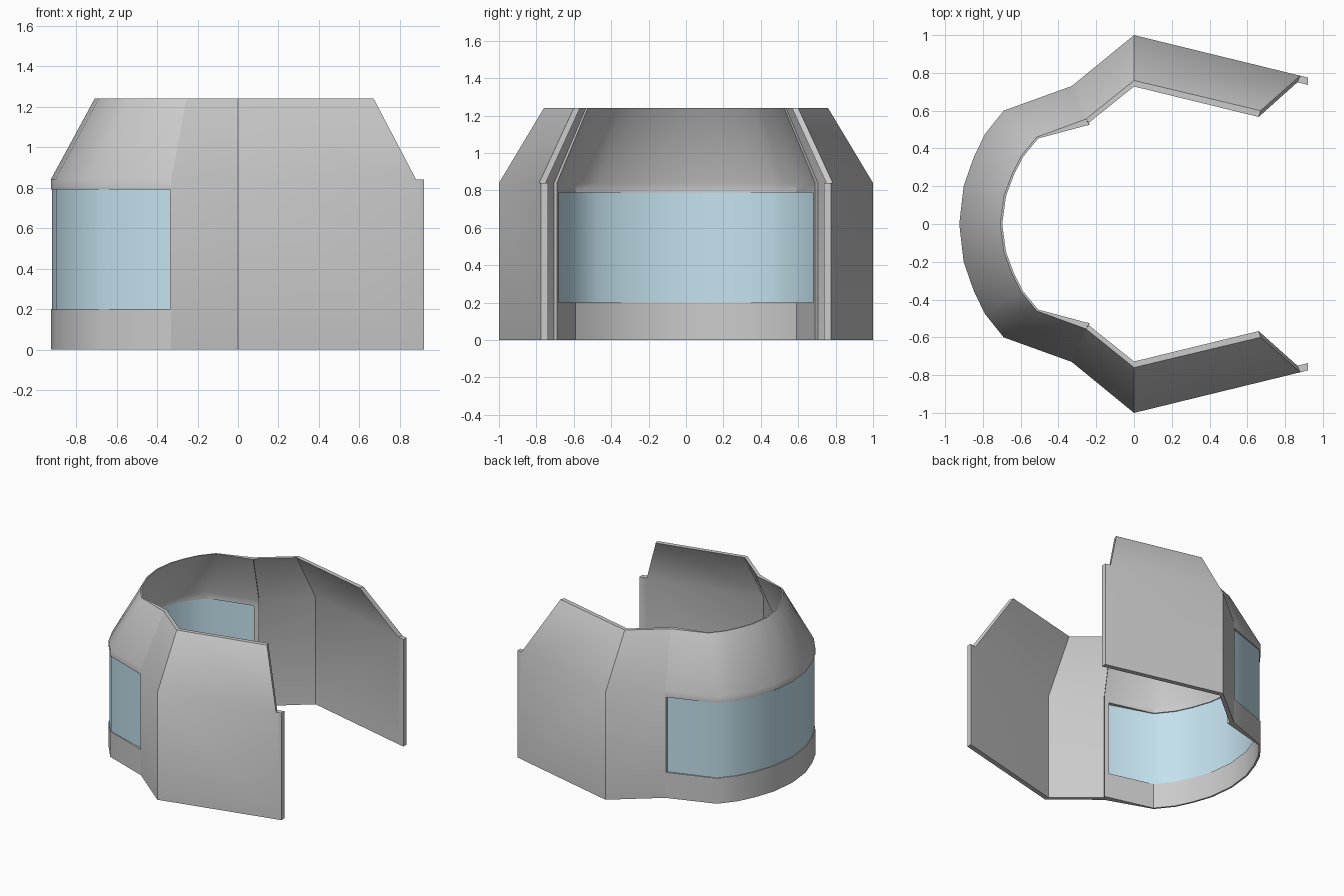
import bpy, bmesh

if "Cube" in bpy.data.objects:
    bpy.data.objects.remove(bpy.data.objects["Cube"])


def finish(bm, name):
    bmesh.ops.delete(bm, geom=[v for v in bm.verts if not v.link_faces], context='VERTS')
    bmesh.ops.recalc_face_normals(bm, faces=bm.faces)
    me = bpy.data.meshes.new(name)
    bm.to_mesh(me)
    bm.free()
    ob = bpy.data.objects.new(name, me)
    bpy.context.collection.objects.link(ob)
    bpy.ops.object.select_all(action='DESELECT')
    ob.select_set(True)
    bpy.context.view_layer.objects.active = ob
    bpy.ops.object.shade_smooth_by_angle(angle=0.6)
    return ob


def shell(name, levels, holes=(), side=1):
    """Thick wall from (z, outer plan, inner plan) levels, leaving out hole cells."""
    bm = bmesh.new()
    out = [[bm.verts.new((x, y * side, z)) for x, y in o] for z, o, _ in levels]
    inn = [[bm.verts.new((x, y * side, z)) for x, y in i] for z, _, i in levels]
    cells = {(r, c) for r in range(len(levels) - 1)
             for c in range(len(out[0]) - 1)} - set(holes)
    for r, c in cells:
        quad = [(r, c), (r, c + 1), (r + 1, c + 1), (r + 1, c)]
        bm.faces.new([out[a][b] for a, b in quad])
        bm.faces.new([inn[a][b] for a, b in reversed(quad)])
        # close the wall wherever the neighbouring cell is missing
        for k, n in enumerate([(r - 1, c), (r, c + 1), (r + 1, c), (r, c - 1)]):
            if n not in cells:
                (a, b), (d, e) = quad[k], quad[(k + 1) % 4]
                bm.faces.new([out[a][b], inn[a][b], inn[d][e], out[d][e]])
    return finish(bm, name)


def mirrored(half):
    return half + [(x, -y) for x, y in reversed(half[:-1])]


def scaled(pts, s):
    return [(x * s, y * s) for x, y in pts]


# side wings: the end lip stops below the sloped upper panel
wing_low = [(.92, .775), (.88, .785), (0, 1), (-.33, .73)]
wing_low_in = [(.92, .737), (.865, .75), (0, .962), (-.31, .705)]
wing_top = [(.7, .6), (.67, .60), (0, .76), (-.255, .555)]
wing_top_in = [(.7, .565), (.66, .567), (0, .728), (-.24, .535)]
wing_levels = [(0, wing_low, wing_low_in), (.84, wing_low, wing_low_in),
               (1.24, wing_top, wing_top_in)]
for label, side in (("front_wing", -1), ("back_wing", 1)):
    shell(label, wing_levels, holes=[(1, 0)], side=side)

# curved wall with wide window opening and end ribs
arc_low = [(-.69, .60), (-.79, .475), (-.85, .35), (-.902, .20), (-.925, 0)]
arc_top = [(-.515, .46), (-.597, .36), (-.645, .265), (-.688, .15), (-.708, 0)]
low = mirrored([(-.33, .73), (-.337, .7275)] + arc_low)
low_in = mirrored([(-.30, .69), (-.337, .68)] + scaled(arc_low, .985))
top = mirrored([(-.255, .555), (-.262, .5525)] + arc_top)
top_in = mirrored([(-.235, .525), (-.265, .518)] + scaled(arc_top, .985))
cols = len(low) - 1
shell("curved_wall",
      [(z, low, low_in) for z in (0, .2, .79, .84)] + [(1.24, top, top_in)],
      holes=[(1, c) for c in range(1, cols - 1)])

# wrap-around window glass
bm = bmesh.new()
plan = mirrored([(-.333, .712)] + scaled(arc_low, .993))
rows = [[bm.verts.new((x, y, z)) for x, y in plan] for z in (.198, .792)]
for i in range(len(plan) - 1):
    bm.faces.new([rows[0][i], rows[0][i + 1], rows[1][i + 1], rows[1][i]])
glass = finish(bm, "window_glass")
# the open sheet must face outwards (towards -x)
if sum(f.normal.x for f in glass.data.polygons) > 0:
    glass.data.flip_normals()
mat = bpy.data.materials.new("glass_blue")
mat.diffuse_color = (.55, .76, .86, 1)
mat.use_nodes = True
mat.node_tree.nodes["Principled BSDF"].inputs["Base Color"].default_value = mat.diffuse_color
glass.data.materials.append(mat)
